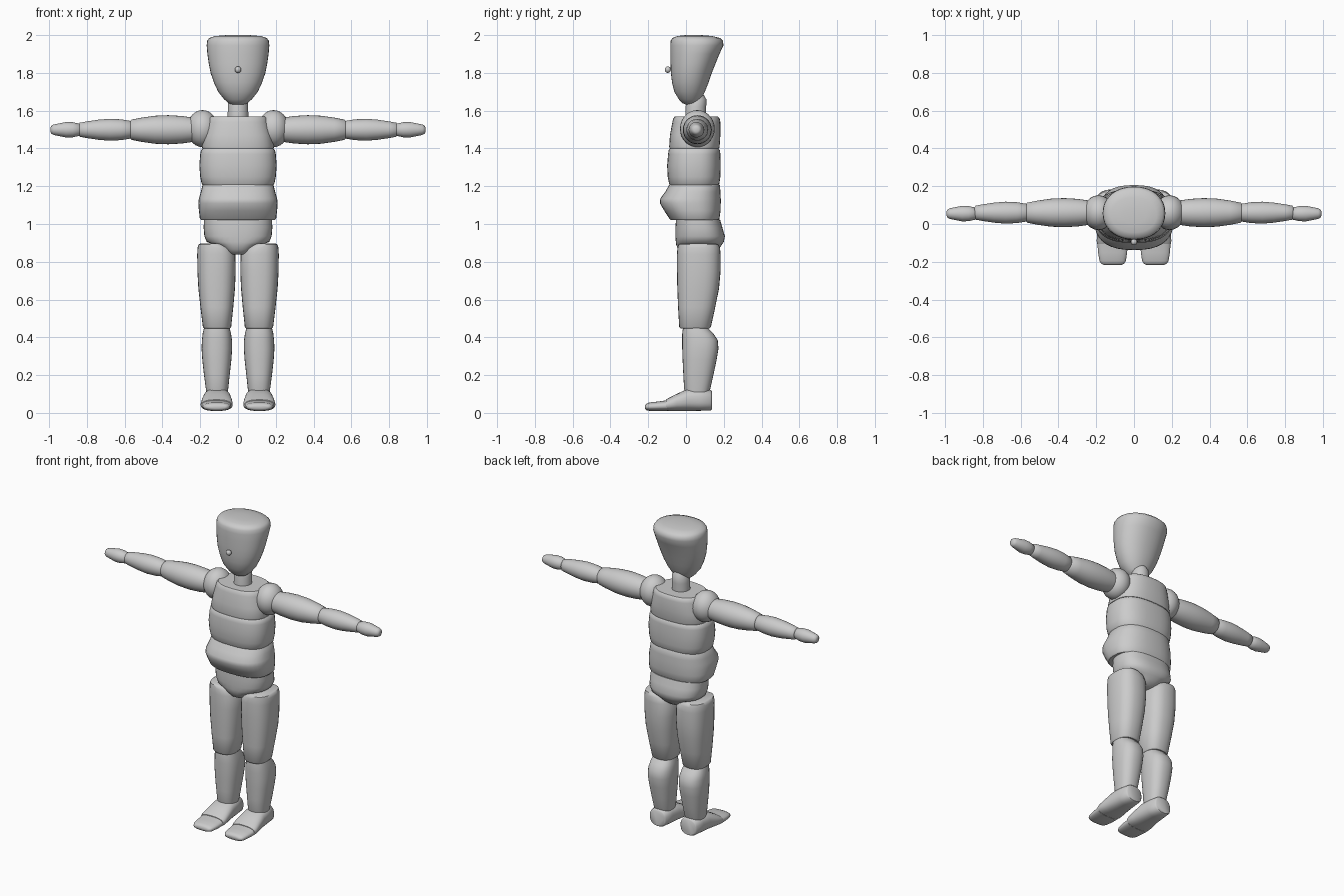
import bpy, bmesh, math

mat = bpy.data.materials.new("plain grey")
mat.diffuse_color = (0.6, 0.6, 0.6, 1)


def finish(name, bm, angle=38):
    bmesh.ops.recalc_face_normals(bm, faces=bm.faces)
    me = bpy.data.meshes.new(name)
    bm.to_mesh(me)
    bm.free()
    me.materials.append(mat)
    ob = bpy.data.objects.new(name, me)
    bpy.context.collection.objects.link(ob)
    bpy.ops.object.select_all(action='DESELECT')
    ob.select_set(True)
    bpy.context.view_layer.objects.active = ob
    bpy.ops.object.shade_smooth_by_angle(angle=math.radians(angle))
    return ob


# Loft of superellipse rings; each ring is (position, lo_u, hi_u, lo_v, hi_v)
# axis z: u=x v=y | axis x: u=y v=z | axis y: u=x v=z
def loft(name, axis, rings, power=2.0, n=28, side=1, angle=38):
    bm = bmesh.new()
    loops = []
    for t, u0, u1, v0, v1 in rings:
        loop = []
        for i in range(n):
            a = 2 * math.pi * i / n
            c, s = math.cos(a), math.sin(a)
            u = (u0 + u1) / 2 + (u1 - u0) / 2 * math.copysign(abs(c) ** (2 / power), c)
            v = (v0 + v1) / 2 + (v1 - v0) / 2 * math.copysign(abs(s) ** (2 / power), s)
            x, y, z = {'z': (u, v, t), 'x': (t, u, v), 'y': (u, t, v)}[axis]
            loop.append(bm.verts.new((x * side, y, z)))
        loops.append(loop)
    for a, b in zip(loops, loops[1:]):
        for i in range(n):
            j = (i + 1) % n
            bm.faces.new((a[i], a[j], b[j], b[i]))
    bm.faces.new(loops[0])
    bm.faces.new(loops[-1])
    return finish(name, bm, angle)


def ball(name, loc, radii):
    bm = bmesh.new()
    bmesh.ops.create_uvsphere(bm, u_segments=24, v_segments=14, radius=1)
    for v in bm.verts:
        v.co = [c + r * k for c, r, k in zip(loc, radii, v.co)]
    return finish(name, bm)


# Symmetric torso ring: (height, half width, front, back)
def body(name, rings, power=2.0, angle=38):
    return loft(name, 'z', [(z, -w, w, f, b) for z, w, f, b in rings], power, 36, 1, angle)


# Head, nose and neck
body("head", [(1.632, .03, .0, .05), (1.64, .05, -.02, .065), (1.66, .073, -.038, .08),
              (1.70, .105, -.062, .10), (1.75, .128, -.074, .12), (1.80, .145, -.080, .137),
              (1.85, .155, -.082, .157), (1.90, .162, -.083, .177), (1.945, .166, -.083, .198),
              (1.97, .163, -.081, .196), (1.985, .152, -.072, .18), (1.995, .12, -.045, .14),
              (2.0, .06, .0, .08)], 2.15, 50)
ball("nose", (0, -.096, 1.817), (.017, .016, .017))
body("neck", [(1.52, .055, -.005, .105), (1.62, .054, -.003, .107), (1.66, .05, .005, .108),
              (1.69, .03, .03, .09)])

# Torso segments
body("chest", [(1.40, .188, -.087, .175), (1.41, .192, -.089, .178), (1.47, .18, -.085, .182),
               (1.54, .163, -.072, .182), (1.56, .158, -.067, .178), (1.568, .148, -.06, .17)], 2.6)
body("ribcage", [(1.205, .185, -.085, .172), (1.215, .193, -.09, .177), (1.25, .2, -.097, .182),
                 (1.31, .205, -.1, .184), (1.37, .2, -.095, .182), (1.39, .196, -.092, .18),
                 (1.40, .185, -.084, .172)], 2.6)
body("belly", [(1.02, .195, -.08, .172), (1.028, .202, -.088, .177), (1.07, .207, -.115, .183),
               (1.11, .21, -.138, .184), (1.135, .207, -.136, .184), (1.17, .197, -.11, .182),
               (1.205, .188, -.09, .18), (1.218, .175, -.08, .17)], 2.5)
body("pelvis", [(.838, .045, -.005, .12), (.845, .065, -.025, .145), (.865, .085, -.042, .172),
                (.89, .125, -.052, .19), (.905, .165, -.054, .2), (.935, .178, -.056, .206),
                (.98, .182, -.056, .193), (1.025, .18, -.053, .18)], 2.5, 50)

for side, label in ((1, "left"), (-1, "right")):
    # Legs
    loft(label + "_thigh", 'z', [
        (.448, .042, .18, -.03, .125), (.456, .036, .186, -.036, .132), (.56, .025, .199, -.042, .155),
        (.66, .016, .21, -.046, .175), (.75, .012, .215, -.048, .183), (.84, .014, .216, -.048, .183),
        (.875, .03, .214, -.045, .18), (.892, .06, .208, -.04, .172), (.896, .075, .2, -.032, .16)],
        2.5, side=side, angle=45)
    loft(label + "_shin", 'z', [
        (.11, .055, .168, -.005, .122), (.125, .052, .17, -.01, .128), (.2, .044, .18, -.014, .145),
        (.28, .035, .189, -.018, .162), (.34, .031, .193, -.02, .172), (.385, .032, .191, -.02, .168),
        (.42, .037, .187, -.02, .145), (.45, .044, .18, -.016, .115)], 2.4, side=side, angle=45)
    loft(label + "_foot", 'y', [
        (.137, .06, .162, .018, .115), (.13, .052, .17, .013, .122), (.07, .044, .178, .011, .13),
        (.01, .037, .185, .01, .128), (-.05, .03, .194, .01, .1), (-.09, .028, .198, .01, .08),
        (-.107, .034, .194, .012, .07)], 2.5, side=side, angle=45)
    loft(label + "_toes", 'y', [
        (-.1, .034, .194, .01, .067), (-.15, .036, .19, .01, .06), (-.195, .043, .183, .011, .055),
        (-.21, .052, .174, .014, .048), (-.217, .065, .16, .022, .04)], 2.5, side=side, angle=50)

    # Arms, with rings given as (distance, radius)
    ball(label + "_shoulder", (side * .188, .06, 1.505), (.082, .092, .098))
    for part, cy, rings in (
            ("upper_arm", .06, [(.2, .055), (.25, .066), (.3, .073), (.37, .077), (.44, .074),
                                (.51, .064), (.565, .053), (.572, .045)]),
            ("forearm", .06, [(.562, .04), (.57, .047), (.62, .055), (.68, .058), (.74, .053),
                              (.8, .044), (.838, .037), (.843, .03)]),
            ("hand", .055, [(.835, .025), (.84, .032), (.875, .04), (.91, .041), (.95, .033),
                            (.975, .028), (.987, .022), (.992, .012)])):
        loft(label + "_" + part, 'x',
             [(x, cy - r, cy + r, 1.499 - r, 1.499 + r) for x, r in rings], side=side, angle=45)
